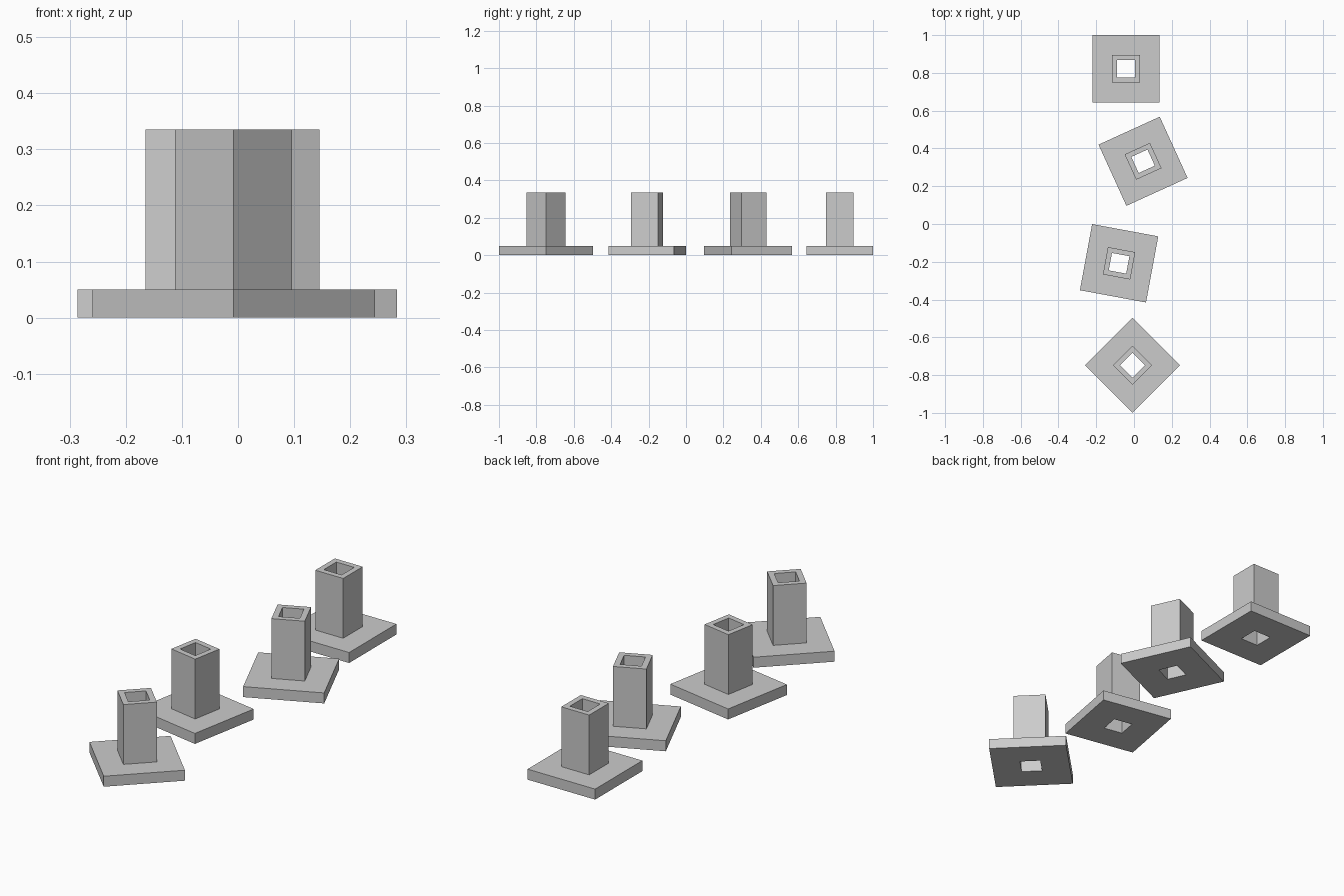
import bpy, bmesh
from math import radians
from mathutils import Matrix

if "Cube" in bpy.data.objects:
    bpy.data.objects.remove(bpy.data.objects["Cube"])

HOLE, TUBE, BASE = 0.047, 0.0735, 0.178   # half widths
Z_BASE, Z_TOP = 0.05, 0.335

# Closed section (half width, z): square hole, base plate, square tube
SECTION = [(HOLE, 0), (BASE, 0), (BASE, Z_BASE),
           (TUBE, Z_BASE), (TUBE, Z_TOP), (HOLE, Z_TOP)]
CORNERS = [(1, 1), (-1, 1), (-1, -1), (1, -1)]


def post_socket(name, x, y, angle):
    bm = bmesh.new()
    rings = [[bm.verts.new((cx * r, cy * r, z)) for cx, cy in CORNERS]
             for r, z in SECTION]
    for i, a in enumerate(rings):
        b = rings[(i + 1) % len(rings)]
        for j in range(4):
            k = (j + 1) % 4
            bm.faces.new((a[j], a[k], b[k], b[j]))
    bmesh.ops.recalc_face_normals(bm, faces=bm.faces)
    mesh = bpy.data.meshes.new(name)
    bm.to_mesh(mesh)
    bm.free()
    obj = bpy.data.objects.new(name, mesh)
    bpy.context.collection.objects.link(obj)
    obj.matrix_world = (Matrix.Translation((x, y, 0))
                        @ Matrix.Rotation(radians(angle), 4, 'Z'))


# Row of four sockets, each turned differently
PLACES = [(-0.043, 0.822, 0), (0.048, 0.332, 24.5),
          (-0.079, -0.208, -10.5), (-0.008, -0.748, 45)]
for n, place in enumerate(PLACES, 1):
    post_socket(f"post_socket_{n}", *place)
